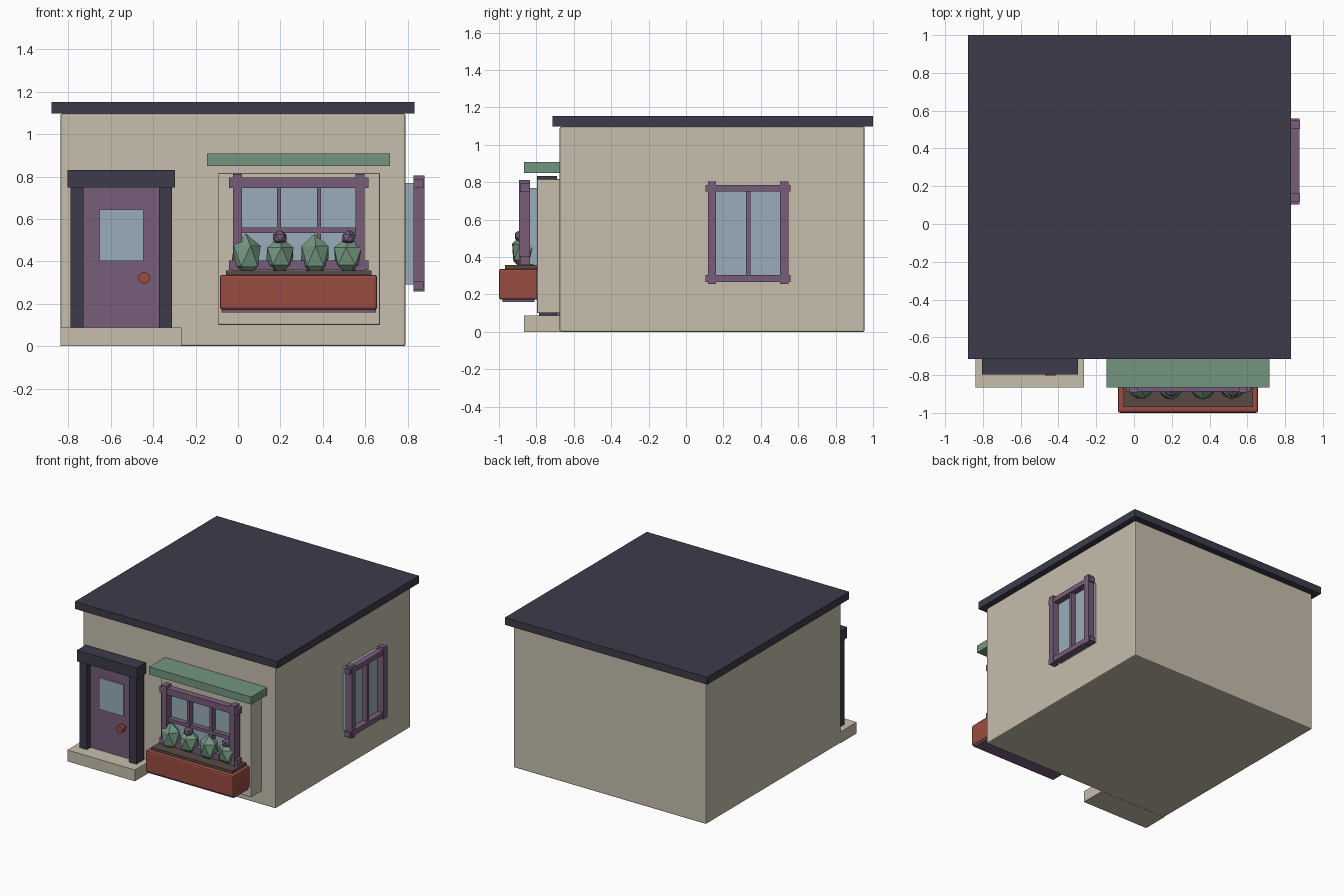
import bpy, math

if "Cube" in bpy.data.objects:
    bpy.data.objects.remove(bpy.data.objects["Cube"])


def mat(name, hexcol):
    lin = []
    for i in (0, 2, 4):
        c = int(hexcol[i:i + 2], 16) / 255
        lin.append(c / 12.92 if c <= 0.04045 else ((c + 0.055) / 1.055) ** 2.4)
    m = bpy.data.materials.new(name)
    m.diffuse_color = (*lin, 1)
    m.use_nodes = True
    m.node_tree.nodes["Principled BSDF"].inputs["Base Color"].default_value = m.diffuse_color
    return m


CREAM = mat("cream plaster", "C6BEAD")
SLATE = mat("dark slate", "3D3B4A")
PLUM = mat("plum paint", "775D7A")
GREEN = mat("sage green", "73957F")
CLAY = mat("terracotta", "984C40")
GLASS = mat("pale blue glass", "98AEBA")
SOIL = mat("brown soil", "5A4A45")


def finish(o, name, m, bevel=0):
    o.name = name
    o.data.materials.append(m)
    if bevel:
        b = o.modifiers.new("bevel", 'BEVEL')
        b.width = bevel
        b.segments = 2
    return o


def box(name, m, x, y, z, bevel=0):
    """Box from (min, max) ranges on each axis."""
    bpy.ops.mesh.primitive_cube_add(size=1)
    o = bpy.context.object
    for v in o.data.vertices:
        v.co = [r[0] if c < 0 else r[1] for c, r in zip(v.co, (x, y, z))]
    return finish(o, name, m, bevel)


def ball(name, m, loc, scale, turn=0):
    bpy.ops.mesh.primitive_ico_sphere_add(subdivisions=1, radius=1, location=loc,
                                          rotation=(0, 0, turn))
    o = bpy.context.object
    o.scale = scale
    return finish(o, name, m)


# House body, bay panel and roof
box("house_walls", CREAM, (-.838, .79), (-.675, .955), (0, 1.097), .008)
box("bay_panel", CREAM, (-.095, .67), (-.797, -.67), (.10, .817), .006)
box("roof_slab", SLATE, (-.88, .832), (-.715, 1.0), (1.097, 1.153))
box("awning", GREEN, (-.146, .718), (-.866, -.67), (.85, .908))

# Door with frame, step, pane and knob
box("door_step", CREAM, (-.838, -.266), (-.866, -.67), (0, .087))
box("door", PLUM, (-.735, -.368), (-.74, -.67), (.087, .755))
for side, x in (("left", (-.79, -.73)), ("right", (-.372, -.311))):
    box("door_post_" + side, SLATE, x, (-.785, -.69), (.087, .75))
box("door_lintel", SLATE, (-.805, -.297), (-.797, -.69), (.748, .832))
box("door_pane", GLASS, (-.654, -.447), (-.748, -.739), (.403, .644))
for part, r, y0, y1 in (("stem", .014, -.735, -.77), ("knob", .028, -.765, -.802)):
    bpy.ops.mesh.primitive_cylinder_add(vertices=16, radius=r, depth=abs(y1 - y0),
                                        location=(-.443, (y0 + y1) / 2, .323),
                                        rotation=(math.pi / 2, 0, 0))
    finish(bpy.context.object, "door_" + part, CLAY)

# Front window: pane, two posts, rails and glazing bars
box("front_window_pane", GLASS, (0, .575), (-.834, -.79), (.36, .77))
for i, x in enumerate(((-.024, .02), (.555, .597))):
    box(f"front_window_post_{i}", PLUM, x, (-.893, -.834), (.335, .813))
for i, z in enumerate(((.36, .405), (.747, .795))):
    box(f"front_window_rail_{i}", PLUM, (-.042, .616), (-.887, -.834), z)
for i, x in enumerate((.193, .382)):
    box(f"front_window_bar_{i}", PLUM, (x - .01, x + .01), (-.875, -.834), (.37, .77))
box("front_window_crossbar", PLUM, (0, .575), (-.872, -.834), (.535, .56))

# Side window on the right wall
box("side_window_pane", GLASS, (.785, .828), (.14, .525), (.29, .77))
for i, y in enumerate(((.118, .161), (.503, .548))):
    box(f"side_window_post_{i}", PLUM, (.828, .88), y, (.257, .805))
for i, z in enumerate(((.267, .305), (.749, .786))):
    box(f"side_window_rail_{i}", PLUM, (.828, .875), (.104, .558), z)
box("side_window_bar", PLUM, (.828, .865), (.322, .346), (.28, .77))

# Planter box with soil
box("planter_box", CLAY, (-.085, .657), (-1.0, -.79), (.172, .337), .012)
box("planter_base", PLUM, (-.078, .65), (-.98, -.81), (.16, .175))
box("planter_soil", SOIL, (-.056, .63), (-.968, -.80), (.32, .356))

# Faceted plants, every second one with a bloom
for i, x in enumerate((.037, .197, .363, .522)):
    low = i % 2
    ball(f"plant_{i}", GREEN, (x, -.862, .425), (.078, .072, .092 if low else .106), 1.1 * i)
    if low:
        ball(f"bloom_{i}", PLUM, (x, -.882, .512), (.037, .036, .036), .4 * i)
